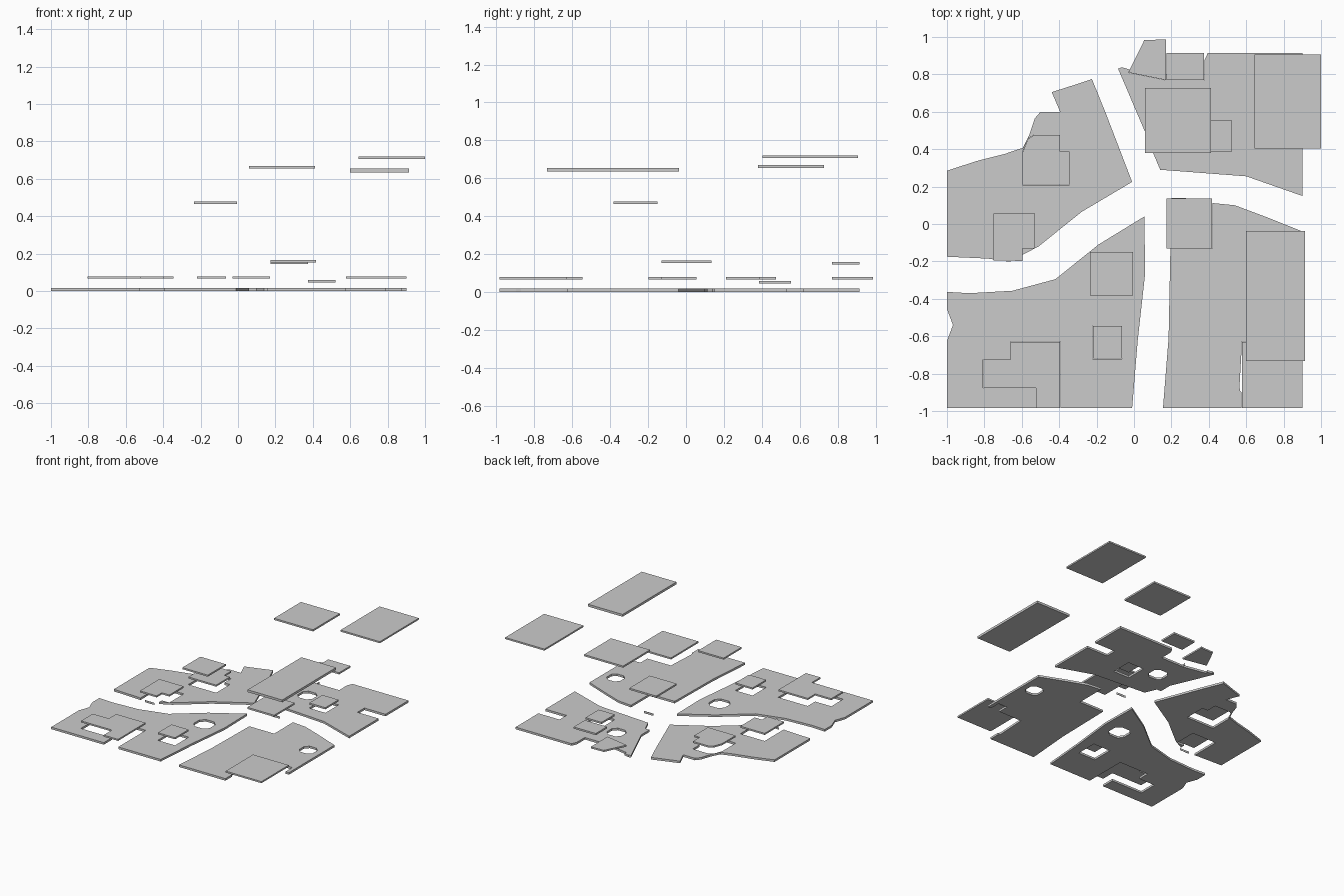
import bpy, bmesh, math

if "Cube" in bpy.data.objects:
    bpy.data.objects.remove(bpy.data.objects["Cube"])


def prism(name, pts, z0, z1):
    """Extrude a plan outline between two heights."""
    bm = bmesh.new()
    face = bm.faces.new([bm.verts.new((x, y, z0)) for x, y in pts])
    ext = bmesh.ops.extrude_face_region(bm, geom=[face])
    for v in ext["geom"]:
        if isinstance(v, bmesh.types.BMVert):
            v.co.z = z1
    bmesh.ops.recalc_face_normals(bm, faces=bm.faces)
    me = bpy.data.meshes.new(name)
    bm.to_mesh(me)
    bm.free()
    ob = bpy.data.objects.new(name, me)
    bpy.context.collection.objects.link(ob)
    return ob


def rect(x0, x1, y0, y1):
    return [(x0, y0), (x1, y0), (x1, y1), (x0, y1)]


def chamfered(x, y, r):
    c = r * 0.5
    return [(x - r, y - c), (x - c, y - r), (x + c, y - r), (x + r, y - c),
            (x + r, y + c), (x + c, y + r), (x - c, y + r), (x - r, y + c)]


def grow(pts, k=1.008):
    """Slightly enlarge an outline so cuts clear shared edges."""
    cx = (min(p[0] for p in pts) + max(p[0] for p in pts)) / 2
    cy = (min(p[1] for p in pts) + max(p[1] for p in pts)) / 2
    return [(cx + (x - cx) * k, cy + (y - cy) * k) for x, y in pts]


def block(name, outline, cuts):
    """Ground slab with building footprints cut out."""
    ob = prism(name, outline, 0, 0.017)
    for i, pts in enumerate(cuts):
        cutter = prism(f"{name}_cutter_{i}", grow(pts), -0.1, 0.1)
        cutter.hide_render = True
        cutter.hide_viewport = False
        cutter.display_type = 'WIRE'
        mod = ob.modifiers.new("footprint", 'BOOLEAN')
        mod.operation = 'DIFFERENCE'
        mod.solver = 'EXACT'
        mod.object = cutter
    # bake the cuts and drop the helpers
    dg = bpy.context.evaluated_depsgraph_get()
    me = bpy.data.meshes.new_from_object(ob.evaluated_get(dg))
    helpers = [m.object for m in ob.modifiers]
    ob.modifiers.clear()
    ob.data = me
    for h in helpers:
        bpy.data.objects.remove(h)


# low roofs whose footprints are also cut from the ground
stepped_roof = [(-.66, -.63), (-.395, -.63), (-.395, -.985), (-.525, -.985),
                (-.525, -.877), (-.805, -.877), (-.805, -.725), (-.66, -.725)]
small_roof = rect(-.22, -.065, -.72, -.545)
west_roof = [(-.75, .055), (-.53, .055), (-.53, -.13), (-.597, -.13),
             (-.597, -.197), (-.75, -.195)]
curved_roof = [(-.595, .21), (-.345, .21), (-.345, .387), (-.395, .387),
               (-.395, .475), (-.535, .475), (-.567, .455), (-.595, .385)]
gable_roof = [(-.03, .81), (.055, .983), (.17, .987), (.17, .77)]
corner_roof = rect(.577, .9, -.983, -.63)
north_roof = rect(.175, .375, .77, .915)
annex_roof = rect(.375, .52, .385, .555)
centre_roof = rect(.175, .418, -.13, .135)

roofs = [
    ("stepped_roof", stepped_roof, .066, .079),
    ("small_roof", small_roof, .066, .079),
    ("west_roof", west_roof, .066, .079),
    ("curved_roof", curved_roof, .066, .079),
    ("gable_roof", gable_roof, .066, .079),
    ("corner_roof", corner_roof, .066, .079),
    ("north_roof", north_roof, .145, .159),
    ("annex_roof", annex_roof, .045, .059),
    ("centre_roof", centre_roof, .153, .167),
    # tall tower roofs
    ("tower_roof_southwest", rect(-.235, -.005, -.383, -.15), .465, .478),
    ("tower_roof_north", rect(.06, .412, .38, .727), .655, .669),
    ("tower_roof_southeast", rect(.6, .913, -.733, -.038), .635, .654),
    ("tower_roof_northeast", rect(.645, 1.0, .403, .907), .707, .72),
]
for name, pts, z0, z1 in roofs:
    prism(name, pts, z0, z1)

# ground blocks between the streets
block("southwest_block",
      [(-1, -.363), (-.88, -.37), (-.65, -.357), (-.42, -.295), (-.19, -.11),
       (.055, .04), (.06, -.26), (.02, -.62), (-.01, -.984), (-1, -.984),
       (-1, -.625), (-.968, -.54), (-1, -.455)],
      [stepped_roof, small_roof, chamfered(-.1, -.29, .072)])
block("southeast_block",
      [(.155, -.984), (.185, -.61), (.2, .139), (.27, .139), (.42, .112),
       (.54, .1), (.7, .04), (.9, -.04), (.9, -.984)],
      [corner_roof, centre_roof, chamfered(.79, -.22, .06),
       [(.577, -.64), (.564, -.87), (.569, -.895), (.59, -.9), (.59, -.64)],
       rect(.79, .87, -.64, -.54)])
block("northwest_block",
      [(-1, .285), (-.84, .337), (-.69, .375), (-.595, .407), (-.56, .475),
       (-.53, .565), (-.5, .6), (-.395, .6), (-.44, .705), (-.33, .74),
       (-.225, .775), (-.15, .59), (-.01, .225), (-.28, .065), (-.51, -.12),
       (-.597, -.165), (-.597, -.197), (-.68, -.2), (-.78, -.185), (-1, -.175)],
      [west_roof, curved_roof])
block("northeast_block",
      [(-.085, .83), (-.065, .838), (-.02, .825), (.1, .8), (.17, .795),
       (.2, .85), (.37, .86), (.395, .915), (.9, .915), (.9, .15), (.6, .255),
       (.14, .29), (.1, .385), (.06, .385), (.06, .49)],
      [gable_roof, north_roof, annex_roof, chamfered(.235, .56, .065),
       rect(.71, .95, .53, .62)])
